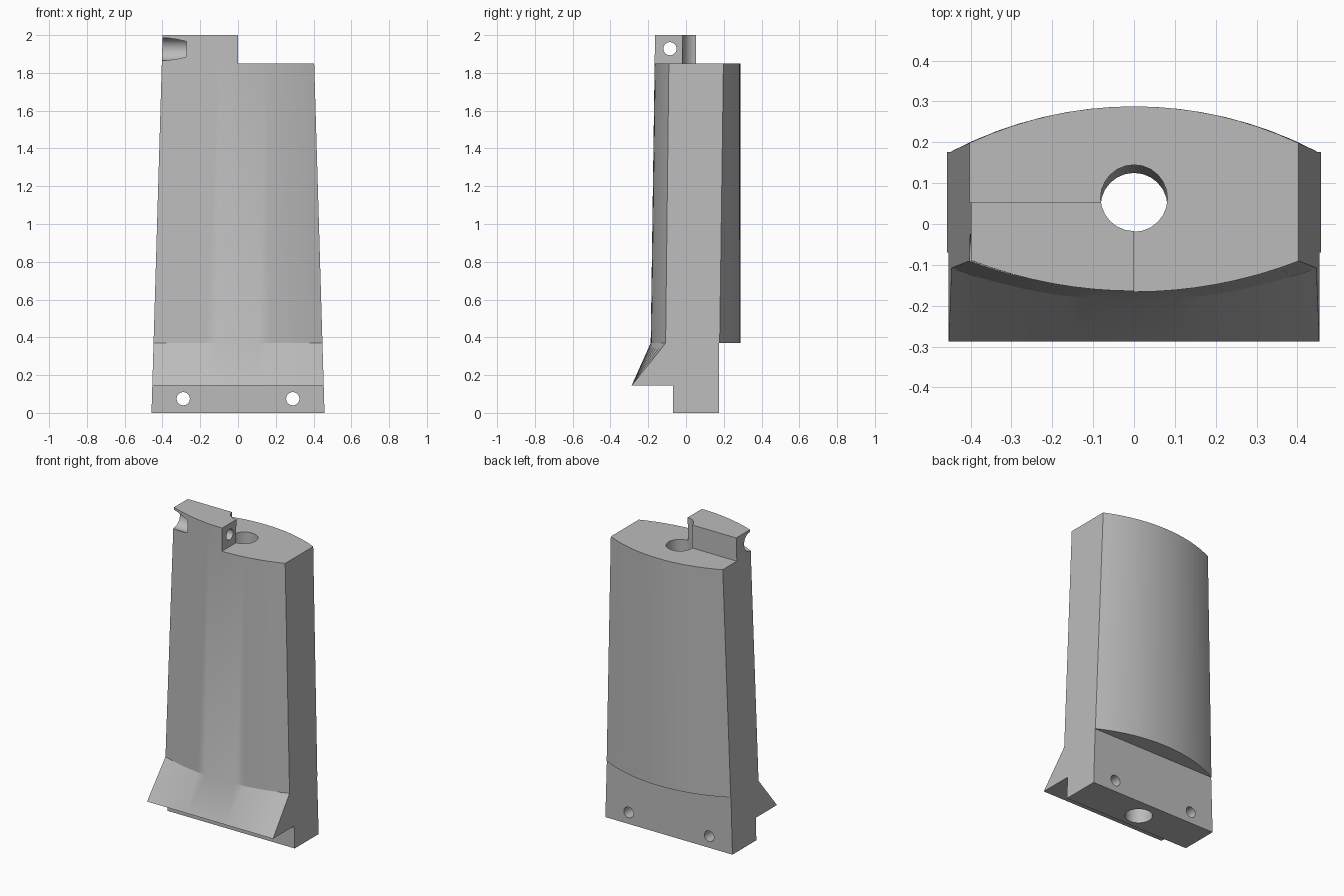
import bpy, bmesh, math
from mathutils import Vector

cube = bpy.data.objects.get("Cube")
if cube:
    bpy.data.objects.remove(cube, do_unlink=True)

grey = bpy.data.materials.new("plain grey")
grey.use_nodes = True
colour = (0.5, 0.5, 0.5, 1)
grey.diffuse_color = colour
grey.node_tree.nodes["Principled BSDF"].inputs["Base Color"].default_value = colour

SEGMENTS = 16


def new_object(name, bm):
    bmesh.ops.recalc_face_normals(bm, faces=bm.faces[:])
    mesh = bpy.data.meshes.new(name)
    bm.to_mesh(mesh)
    bm.free()
    mesh.materials.append(grey)
    obj = bpy.data.objects.new(name, mesh)
    bpy.context.collection.objects.link(obj)
    return obj


def arc(half, edge, middle):
    """Points from -x to +x on a circular arc, or a line if edge equals middle."""
    rise = middle - edge
    xs = [half * (2 * i / SEGMENTS - 1) for i in range(SEGMENTS + 1)]
    if abs(rise) < 1e-6:
        return [(x, middle) for x in xs]
    r = (half ** 2 + rise ** 2) / (2 * abs(rise))
    sign = math.copysign(1, rise)
    return [(x, middle - sign * (r - math.sqrt(r * r - x * x))) for x in xs]


def loft(name, rings):
    """Skin closed outlines given as (z, points) and cap both ends."""
    bm = bmesh.new()
    loops = [[bm.verts.new((x, y, z)) for x, y in pts] for z, pts in rings]
    for low, high in zip(loops, loops[1:]):
        for i in range(len(low)):
            j = (i + 1) % len(low)
            bm.faces.new((low[i], low[j], high[j], high[i]))
    bm.faces.new(loops[0][::-1])
    bm.faces.new(loops[-1])
    return new_object(name, bm)


def box(x0, x1, y0, y1):
    return [(x0, y0), (x1, y0), (x1, y1), (x0, y1)]


def rod(name, start, end, radius):
    start, end = Vector(start), Vector(end)
    axis = end - start
    bm = bmesh.new()
    bmesh.ops.create_cone(bm, cap_ends=True, segments=24, radius1=radius,
                          radius2=radius, depth=axis.length)
    turn = axis.to_track_quat('Z', 'Y').to_matrix()
    bmesh.ops.rotate(bm, verts=bm.verts[:], matrix=turn)
    bmesh.ops.translate(bm, verts=bm.verts[:], vec=(start + end) / 2)
    return new_object(name, bm)


def cut(target, cutter):
    cutter.hide_render = True
    mod = target.modifiers.new("cut", 'BOOLEAN')
    mod.operation = 'DIFFERENCE'
    mod.solver = 'EXACT'
    mod.object = cutter
    bpy.context.view_layer.objects.active = target
    bpy.ops.object.modifier_apply(modifier=mod.name)
    bpy.data.objects.remove(cutter, do_unlink=True)


# Tapered body: (z, front edge, front middle, back edge)
rings = []
for z, front_edge, front_mid, back_edge in (
        (0, -0.288, -0.288, 0.178), (0.145, -0.288, -0.288, 0.178),
        (0.37, -0.108, -0.187, 0.178), (2, -0.089, -0.164, 0.2)):
    half = 0.458 - 0.0295 * z
    rings.append((z, arc(half, front_edge, front_mid)
                  + arc(half, back_edge, 0.288)[::-1]))
body = loft("tapered_body", rings)

# Flat back of the foot, and the step under the front lip
for name, outline, top in (("back_cutter", box(-1, 1, 0.176, 1), 0.37),
                           ("step_cutter", box(-1, 1, -1, -0.07), 0.145)):
    cut(body, loft(name, [(-0.5, outline), (top, outline)]))

# Shoulder that leaves the raised tab at the front right corner
shoulder = [(0, -1), (1, -1), (1, 1), (-1, 1), (-1, 0.053), (0, 0.053)]
cut(body, loft("shoulder_cutter", [(1.85, shoulder), (2.5, shoulder)]))

# Slightly leaning bore down the middle
cut(body, rod("bore_cutter", (0, 0.041, -0.2), (0, 0.065, 2.05), 0.082))

# Pin holes through the foot
for side in (-1, 1):
    cut(body, rod("pin_cutter", (side * 0.29, -0.5, 0.075),
                  (side * 0.29, 0.5, 0.075), 0.035))

# Cross hole through the tab, with a wide pocket that opens through its face
cut(body, rod("cross_cutter", (-0.6, -0.085, 1.928), (0.2, -0.085, 1.928), 0.035))
cut(body, rod("pocket_cutter", (-0.6, -0.085, 1.925), (-0.273, -0.085, 1.925), 0.061))

# Smooth curved walls, crisp edges
bpy.ops.object.select_all(action='DESELECT')
body.select_set(True)
bpy.context.view_layer.objects.active = body
bpy.ops.object.shade_smooth_by_angle(angle=math.radians(25))
